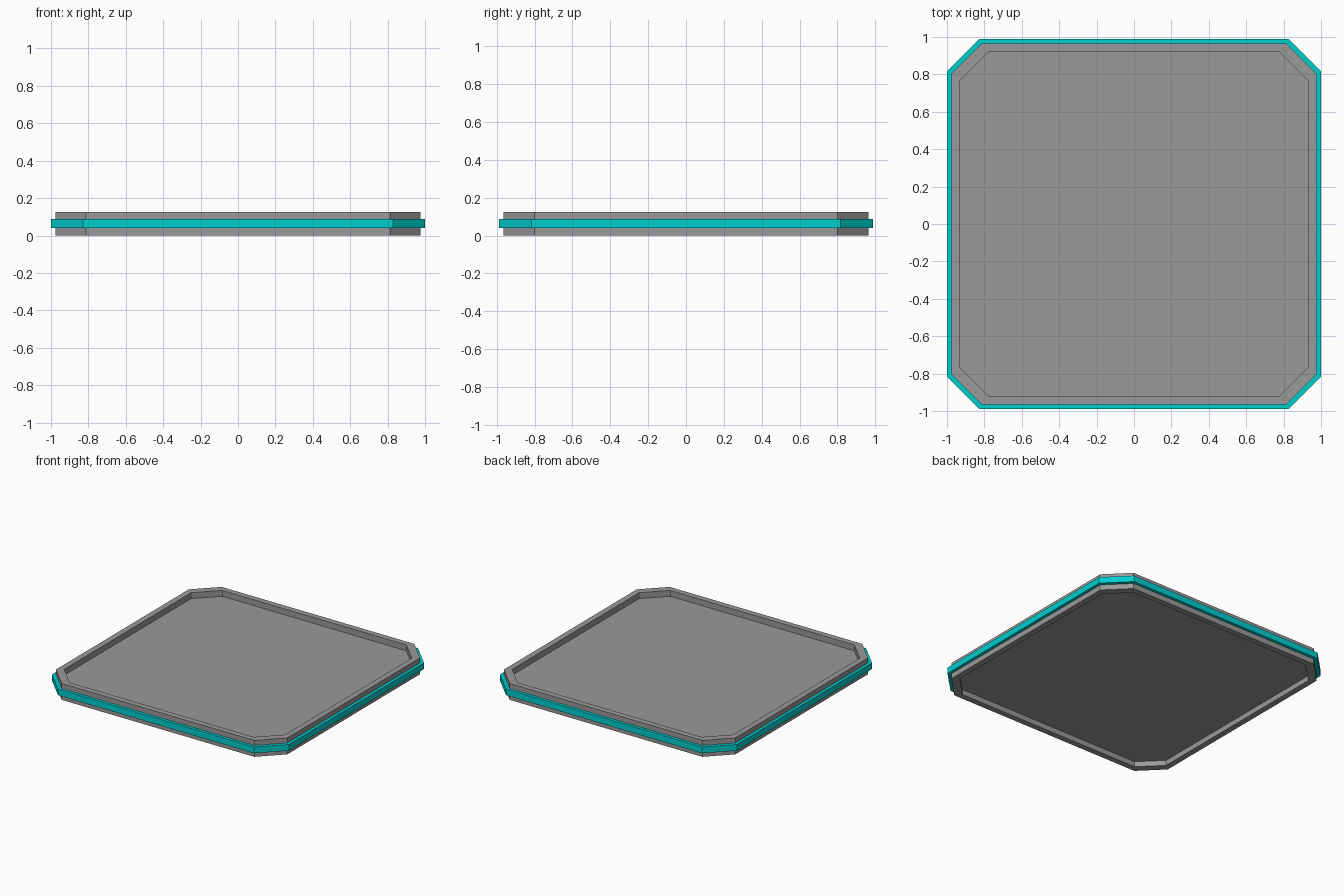
import bpy, bmesh

if "Cube" in bpy.data.objects:
    bpy.data.objects.remove(bpy.data.objects["Cube"])


def octagon(x, y, cx, cy):
    """Rectangle outline with cut corners: half sizes x, y; cuts start at cx, cy."""
    return [(cx, -y), (x, -cy), (x, cy), (cx, y),
            (-cx, y), (-x, cy), (-x, -cy), (-cx, -y)]


def loft(name, loops, color, cap=True):
    """Skin a list of (outline, z) loops; cap the ends or close into a ring."""
    bm = bmesh.new()
    rings = [[bm.verts.new((px, py, z)) for px, py in outline] for outline, z in loops]
    pairs = list(zip(rings, rings[1:]))
    if not cap:
        pairs.append((rings[-1], rings[0]))
    for a, b in pairs:
        for i in range(len(a)):
            j = (i + 1) % len(a)
            bm.faces.new((a[i], a[j], b[j], b[i]))
    if cap:
        bm.faces.new(rings[0][::-1])
        bm.faces.new(rings[-1])
    bmesh.ops.recalc_face_normals(bm, faces=bm.faces)
    mesh = bpy.data.meshes.new(name)
    bm.to_mesh(mesh)
    bm.free()
    ob = bpy.data.objects.new(name, mesh)
    bpy.context.collection.objects.link(ob)
    mat = bpy.data.materials.new(name + "_material")
    mat.diffuse_color = color
    mat.use_nodes = True
    mat.node_tree.nodes["Principled BSDF"].inputs["Base Color"].default_value = mat.diffuse_color
    mesh.materials.append(mat)
    return ob


HEIGHT = 0.125
outer = octagon(0.977, 0.965, 0.813, 0.801)
inner = octagon(0.932, 0.92, 0.777, 0.765)
band = octagon(1.0, 0.988, 0.828, 0.816)

# Tray plate with a raised rim above and below
loft("tray_plate", [(inner, 0.04), (inner, 0.0), (outer, 0.0),
                    (outer, HEIGHT), (inner, HEIGHT), (inner, 0.08)],
     (0.32, 0.32, 0.32, 1))

# Coloured band around the edge
loft("edge_band", [(outer, 0.04), (band, 0.04), (band, 0.087), (outer, 0.087)],
     (0.0, 0.62, 0.62, 1), cap=False)
